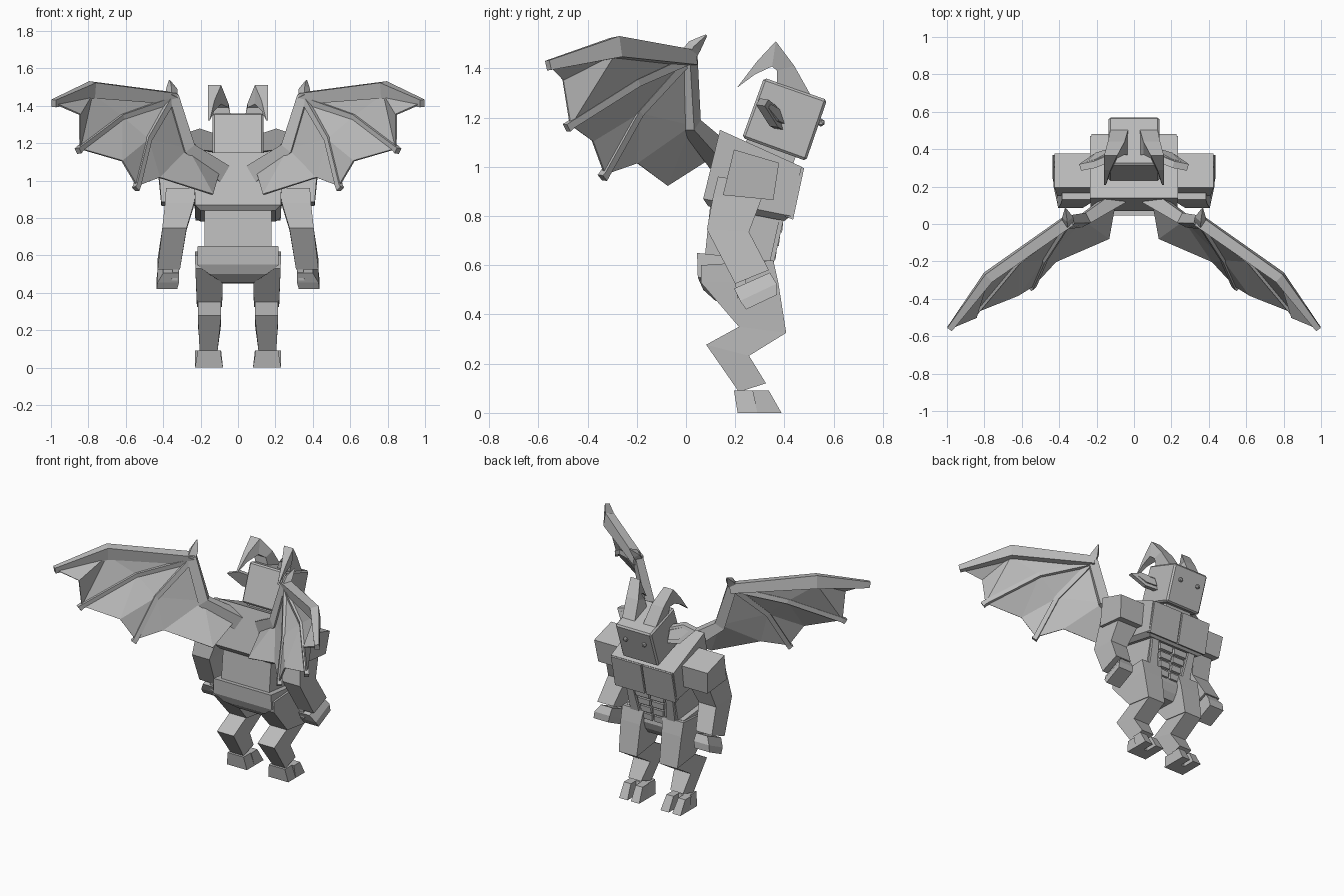
import bpy, bmesh
from mathutils import Vector

grey = bpy.data.materials.new("stone_grey")
grey.diffuse_color = (0.5, 0.5, 0.5, 1)


def make(name, verts, faces, mirror=False):
    """Mesh object from verts and faces, optionally mirrored across x."""
    me = bpy.data.meshes.new(name)
    bm = bmesh.new()
    vs = [bm.verts.new(v) for v in verts]
    for f in faces:
        bm.faces.new([vs[i] for i in f])
    bmesh.ops.recalc_face_normals(bm, faces=bm.faces)
    bm.to_mesh(me)
    bm.free()
    me.materials.append(grey)
    ob = bpy.data.objects.new(name, me)
    bpy.context.collection.objects.link(ob)
    if mirror:
        mod = ob.modifiers.new("mirror", 'MIRROR')
        mod.use_mirror_merge = False
    return ob


def rings(name, loops, mirror):
    """Skin a row of four-cornered loops and cap the ends."""
    faces = [(0, 1, 2, 3)]
    for k in range(len(loops) - 1):
        a = 4 * k
        faces += [(a + i, a + (i + 1) % 4, a + 4 + (i + 1) % 4, a + 4 + i) for i in range(4)]
    a = 4 * len(loops) - 4
    faces.append((a, a + 1, a + 2, a + 3))
    return make(name, [v for l in loops for v in l], faces, mirror)


def block(name, sections, mirror=True):
    """Each section: x inner, x outer, back (y, z), front (y, z)."""
    return rings(name, [[(x0, *b), (x1, *b), (x1, *f), (x0, *f)]
                        for x0, x1, b, f in sections], mirror)


def bone(name, pts, sizes, mirror=True):
    """Tapered bar along a path; sizes are (depth, height)."""
    pts = [Vector(p) for p in pts]
    loops = []
    for i, p in enumerate(pts):
        t = (pts[min(i + 1, len(pts) - 1)] - pts[max(i - 1, 0)]).normalized()
        n = Vector((0.55, 0.8, 0.15))
        n = (n - t * n.dot(t)).normalized()
        u = t.cross(n)
        d, h = sizes[i][0] / 2, sizes[i][1] / 2
        loops.append([p + n * d + u * h, p - n * d + u * h, p - n * d - u * h, p + n * d - u * h])
    return rings(name, loops, mirror)


# Head, neck and eyes
head = block("head", [(-.135, .135, (.228, 1.118), (.488, 1.024)),
                      (-.135, .135, (.317, 1.362), (.573, 1.272))], False)
bev = head.modifiers.new("edge", 'BEVEL')
bev.width, bev.segments = .01, 1
block("neck", [(-.10, .10, (.22, 1.05), (.42, .97)), (-.10, .10, (.27, 1.16), (.46, 1.08))], False)
bm = bmesh.new()
bmesh.ops.create_icosphere(bm, subdivisions=1, radius=.017)
bmesh.ops.translate(bm, verts=bm.verts, vec=(.07, .548, 1.18))
make("eye", [v.co.copy() for v in bm.verts],
     [[v.index for v in f.verts] for f in bm.faces], True)
bm.free()

# Horns sweep up and back
block("horn", [(.03, .125, (.37, 1.325), (.51, 1.285)),
               (.05, .14, (.37, 1.39), (.44, 1.41)),
               (.09, .16, (.35, 1.408), (.365, 1.51)),
               (.125, .16, (.28, 1.375), (.29, 1.43)),
               (.15, .16, (.208, 1.322), (.212, 1.328))])

# Ears: pointed leaves with a raised inner leaf
def ear(name, pts, shift):
    n = len(pts)
    verts = [Vector(p) for p in pts] + [Vector(p) + Vector(shift) for p in pts]
    make(name, verts, [range(n), range(n, 2 * n)] +
         [(i, (i + 1) % n, n + (i + 1) % n, n + i) for i in range(n)], True)

ear("ear", [(.12, .36, 1.155), (.12, .335, 1.25), (.205, .30, 1.278), (.283, .285, 1.252),
            (.205, .34, 1.165)], (.01, .035, -.005))
ear("inner_ear", [(.14, .39, 1.175), (.14, .37, 1.235), (.205, .335, 1.255), (.25, .325, 1.24),
                  (.205, .37, 1.185)], (.003, .01, 0))

# Torso
block("chest", [(-.235, .235, (.138, 1.15), (.47, 1.0)),
                (-.23, .23, (.07, .87), (.425, .80)),
                (-.20, .20, (.09, .84), (.40, .78))], False)
block("breast_plate", [(.006, .228, (.44, 1.005), (.48, .995)),
                       (.006, .228, (.40, .80), (.435, .785))])
block("abdomen", [(-.18, .18, (.10, .86), (.385, .81)),
                  (-.18, .18, (.075, .62), (.33, .56))], False)
for i in range(4):
    z, y = .755 - .055 * i, .375 - .013 * i
    block("belly_muscle", [(.008, .11 - .012 * i, (y - .04, z + .018), (y + .02, z + .018)),
                           (.008, .105 - .012 * i, (y - .045, z - .022), (y + .015, z - .022))])
block("side_muscle", [(.125, .175, (.35, .80), (.40, .80)), (.10, .165, (.31, .58), (.348, .57))])
block("pelvis", [(-.215, .215, (.045, .65), (.33, .62)),
                 (-.22, .22, (.048, .55), (.34, .54)),
                 (-.155, .155, (.07, .50), (.32, .49)),
                 (-.085, .085, (.12, .455), (.29, .45))], False)

# Arms
block("shoulder", [(.20, .425, (.195, 1.07), (.378, 1.016)),
                   (.20, .41, (.15, .885), (.355, .865))])
block("arm", [(.22, .385, (.13, .96), (.33, .93)),
              (.235, .39, (.11, .88), (.305, .865)),
              (.275, .405, (.085, .745), (.256, .735)),
              (.31, .43, (.20, .525), (.337, .58))])
block("hand", [(.315, .40, (.195, .505), (.341, .57)),
               (.315, .43, (.22, .455), (.368, .525)),
               (.325, .435, (.244, .42), (.37, .48))])
block("thumb", [(.315, .35, (.20, .525), (.24, .545)), (.325, .355, (.21, .465), (.255, .485))])

# Legs with backward hocks
block("thigh", [(.07, .23, (.06, .60), (.355, .62)),
                (.08, .228, (.06, .53), (.375, .53)),
                (.085, .22, (.215, .35), (.407, .325))])
block("lower_leg", [(.09, .215, (.215, .35), (.407, .325)),
                    (.09, .215, (.082, .277), (.256, .232)),
                    (.11, .205, (.215, .085), (.325, .12))])
block("heel", [(.095, .215, (.195, .09), (.28, .09)), (.08, .23, (.21, 0), (.30, 0))])
for x0, x1, s in ((.08, .142, 1), (.168, .23, -1)):
    block("toe", [(x0 + .01, x1, (.27, .09), (.337, .09)), (x0, x1, (.29, 0), (.388, 0))])

# Wing membrane
W, M, T = (.36, 0, 1.43), (.78, -.29, 1.46), (.975, -.555, 1.41)
S1, F2, m2 = (.845, -.50, 1.353), (.845, -.47, 1.17), (.62, -.2, 1.34)
S2, m3, F3 = (.62, -.38, 1.105), (.48, -.19, 1.22), (.54, -.33, .97)
S3, C, R, E = (.42, -.2, 1.016), (.135, -.077, .925), (.10, .12, 1.05), (.27, .02, 1.17)
pts = [W, M, T, S1, F2, m2, S2, m3, F3, S3, C, R, E]
tris = [(W, M, m2), (M, T, S1), (M, S1, F2), (M, F2, m2), (W, m2, m3), (m2, F2, S2),
        (m2, S2, m3), (m3, S2, F3), (W, m3, E), (m3, F3, S3), (m3, S3, E), (E, S3, C), (E, C, R)]
wing = make("wing_membrane", pts, [[pts.index(p) for p in t] for t in tris], True)
sol = wing.modifiers.new("thickness", 'SOLIDIFY')
sol.thickness, sol.offset = .01, 0

# Wing bones
bone("wing_arm", [(.09, .14, 1.04), (.27, .02, 1.17), (.355, .01, 1.45)],
     [(.08, .10), (.06, .07), (.05, .06)])
bone("wing_leading_edge", [(.345, .02, 1.44), (.78, -.285, 1.485), (.985, -.56, 1.412)],
     [(.06, .06), (.055, .085), (.03, .04)])
bone("upper_finger", [W, m2, F2, (.855, -.485, 1.158)],
     [(.035, .035), (.03, .03), (.03, .03), (.03, .035)])
bone("lower_finger", [W, m3, F3, (.548, -.34, .955)],
     [(.035, .035), (.03, .03), (.03, .03), (.03, .035)])
bone("wing_claw", [(.355, .0, 1.44), (.355, .035, 1.49), (.366, .083, 1.535)],
     [(.05, .05), (.04, .045), (.006, .006)])
